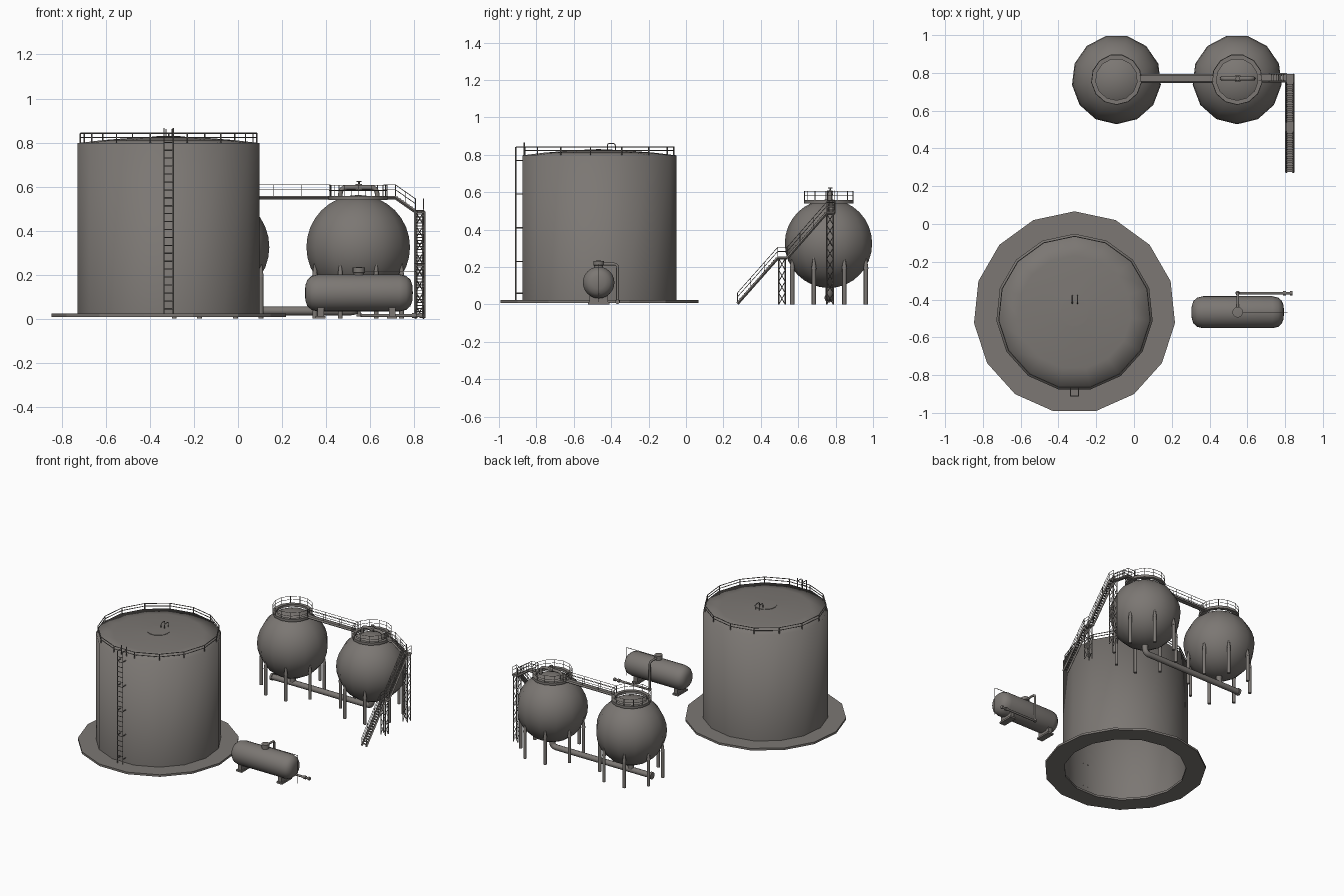
import bpy, bmesh, math
from mathutils import Vector as V, Matrix

if "Cube" in bpy.data.objects:
    bpy.data.objects.remove(bpy.data.objects["Cube"])

mat = bpy.data.materials.new("warm_grey_steel")
mat.diffuse_color = (0.2, 0.185, 0.172, 1)
mat.use_nodes = True
mat.node_tree.nodes["Principled BSDF"].inputs["Base Color"].default_value = mat.diffuse_color


def finish(name, bm, smooth=None):
    me = bpy.data.meshes.new(name)
    bm.to_mesh(me)
    bm.free()
    me.materials.append(mat)
    ob = bpy.data.objects.new(name, me)
    bpy.context.collection.objects.link(ob)
    if smooth:
        bpy.ops.object.select_all(action='DESELECT')
        ob.select_set(True)
        bpy.context.view_layer.objects.active = ob
        bpy.ops.object.shade_smooth_by_angle(angle=math.radians(smooth))
    return ob


def bar(bm, a, b, r, n=6, r2=None):
    a, b = V(a), V(b)
    d = b - a
    m = Matrix.Translation((a + b) / 2) @ d.to_track_quat('Z', 'Y').to_matrix().to_4x4()
    bmesh.ops.create_cone(bm, cap_ends=True, segments=n, radius1=r,
                          radius2=r if r2 is None else r2, depth=d.length, matrix=m)


def box(bm, c, s):
    bmesh.ops.create_cube(bm, size=1, matrix=Matrix.Translation(c) @ Matrix.Diagonal((*s, 1)))


def lathe(name, prof, n, centre, start=90, smooth=40, closed=False, along_x=False):
    """Revolve (radius, height) points with n sides; first corner at the start angle."""
    bm = bmesh.new()
    rings = []
    for r, z in prof:
        if r == 0:
            rings.append([bm.verts.new((0, 0, z))] * n)
        else:
            t = [math.radians(start + 360 * i / n) for i in range(n)]
            rings.append([bm.verts.new((r * math.cos(a), r * math.sin(a), z)) for a in t])
    pairs = list(zip(rings, rings[1:])) + ([(rings[-1], rings[0])] if closed else [])
    for lo, hi in pairs:
        for i in range(n):
            j = (i + 1) % n
            bm.faces.new(list(dict.fromkeys((lo[i], lo[j], hi[j], hi[i]))))
    if along_x:
        bm.transform(Matrix.Rotation(math.pi / 2, 4, 'Y'))
    bm.transform(Matrix.Translation(centre))
    return finish(name, bm, smooth)


def pipe(name, pts, r, fillet=0.03, res=3):
    """Round pipe along a path with rounded corners."""
    p = [V(q) for q in pts]
    path = [p[0]]
    for a, b, c in zip(p, p[1:], p[2:]):
        s, e = b + (a - b).normalized() * fillet, b + (c - b).normalized() * fillet
        path += [(1 - t) ** 2 * s + 2 * t * (1 - t) * b + t * t * e for t in (0, .25, .5, .75, 1)]
    path.append(p[-1])
    cu = bpy.data.curves.new(name, 'CURVE')
    cu.dimensions, cu.bevel_depth, cu.bevel_resolution, cu.use_fill_caps = '3D', r, res, True
    sp = cu.splines.new('POLY')
    sp.points.add(len(path) - 1)
    for q, co in zip(sp.points, path):
        q.co = (*co, 1)
    ob = bpy.data.objects.new(name, cu)
    cu.materials.append(mat)
    bpy.context.collection.objects.link(ob)
    bpy.ops.object.select_all(action='DESELECT')
    ob.select_set(True)
    bpy.context.view_layer.objects.active = ob
    bpy.ops.object.convert(target='MESH')
    bpy.ops.object.shade_smooth_by_angle(angle=math.radians(50))


def ring_rail(name, c, R, z0, heights, n, r, post_r, start=90):
    bm = bmesh.new()
    pts = [V((c[0] + R * math.cos(a), c[1] + R * math.sin(a), 0))
           for a in (math.radians(start + 360 * i / n) for i in range(n))]
    for p, q in zip(pts, pts[1:] + pts[:1]):
        for h in heights:
            bar(bm, p + V((0, 0, h)), q + V((0, 0, h)), r)
        bar(bm, p + V((0, 0, z0)), p + V((0, 0, heights[-1])), post_r)
    finish(name, bm)


# ---- large storage tank
TX, TY = -0.315, -0.468
lathe("tank_foundation_ring", [(.405, .008), (.535, .008), (.535, .023), (.405, .023)], 15,
      (TX, TY, 0), smooth=None, closed=True)
lathe("tank_shell_and_roof", [(.416, .01), (.416, .797), (.3, .811), (.2, .819), (.075, .825)], 15,
      (TX, TY, 0), smooth=95)
lathe("roof_hatch_disc", [(.075, .822), (.075, .828), (0, .83)], 15, (TX, TY, 0))
ring_rail("tank_guard_rail", (TX, TY), .403, .79, (.823, .842), 15, .0028, .0035)
for x in (-.327, -.299):
    pipe("roof_handle", [(x, -.42, .815), (x, -.42, .86), (x, -.378, .86), (x, -.378, .815)],
         .003, .012, 1)

# ladder up the front of the tank, turning in at the top
bm = bmesh.new()
for x in (-.336, -.294):
    bar(bm, (x, -.91, .02), (x, -.91, .842), .003)
    bar(bm, (x, -.91, .842), (x, -.865, .842), .003)
    bar(bm, (x, -.865, .865), (x, -.865, .79), .003)
    for z in (.06, .23, .41, .59, .77):
        bar(bm, (x, -.91, z), (x, -.87, z), .003)
for i in range(22):
    bar(bm, (-.336, -.91, .045 + i * .036), (-.294, -.91, .045 + i * .036), .0025)
finish("tank_ladder", bm)

# ---- two spherical tanks on eight legs each
SY, SZ, SR = .765, .325, .237
for sx in (-.093, .546):
    prof = [(SR * math.sin(math.pi * i / 16), SZ - SR * math.cos(math.pi * i / 16)) for i in range(1, 16)]
    lathe("sphere_tank", [(0, SZ - SR)] + prof + [(0, SZ + SR)], 13, (sx, SY, 0), start=-90)
    lathe("sphere_top_platform", [(.11, .54), (.135, .54), (.135, .558), (.11, .558)], 13,
          (sx, SY, 0), start=-90, closed=True)
    ring_rail("sphere_guard_rail", (sx, SY), .132, .55, (.582, .606), 13, .0016, .002, -90)
    bm = bmesh.new()
    for i in range(8):
        a = math.pi / 8 + i * math.pi / 4
        x, y = sx + .213 * math.cos(a), SY + .213 * math.sin(a)
        bar(bm, (x, y, 0), (x, y, .19), .0115, 10)
        bar(bm, (x, y, .19), (x, y, .25), .0135, 10, .005)
    finish("sphere_legs", bm, 40)

# drain pipe below the spheres
pipe("drain_pipe", [(.546, SY, .1), (.546, SY, .035), (-.26, SY, .035)], .02, .035)
pipe("drain_branch", [(-.093, SY, .1), (-.093, SY, .035)], .02)
lathe("drain_flange", [(0, -.265), (.025, -.265), (.025, -.25), (0, -.25)], 12, (0, SY, .035),
      along_x=True)

# arched pipe and valve on top of the right sphere
pipe("top_arch_pipe", [(.465, .77, .53), (.465, .77, .596), (.632, .77, .596), (.632, .77, .53)], .0105)
bm = bmesh.new()
bar(bm, (.534, .77, .596), (.564, .77, .596), .016, 10)
bar(bm, (.549, .77, .59), (.549, .77, .622), .004, 8)
bar(bm, (.549, .77, .62), (.549, .77, .625), .012, 10)
bar(bm, (.549, .755, .596), (.549, .785, .596), .011, 10)
finish("top_valve", bm, 40)


# ---- walkways and stairs: floor between two points, with rails each side
def walkway(name, a, b, side, posts, steps=0):
    a, b, side = V(a), V(b), V(side)
    bm = bmesh.new()
    for s in (-1, 1):
        p, q = a + side * s, b + side * s
        bar(bm, p - V((0, 0, .008)), q - V((0, 0, .008)), .008, 4)
        for h in (.028, .05):
            bar(bm, p + V((0, 0, h)), q + V((0, 0, h)), .0017)
        for i in range(posts):
            m = p.lerp(q, i / (posts - 1))
            bar(bm, m, m + V((0, 0, .05)), .002)
    if steps:
        along_x = abs(side.y) > 0
        for i in range(steps):
            m = a.lerp(b, (i + .5) / steps)
            box(bm, m, (.012, 2 * side.y, .004) if along_x else (2 * side.x, .012, .004))
    else:
        c = (a + b) / 2
        box(bm, c - V((0, 0, .008)), (abs(b.x - a.x) or 2 * side.x, abs(b.y - a.y) or 2 * side.y, .014))
    finish(name, bm)


walkway("bridge_between_spheres", (.03, .77, .558), (.42, .77, .558), (0, .015, 0), 4)
walkway("exit_walkway", (.66, .775, .558), (.715, .775, .558), (0, .017, 0), 2)
walkway("top_stair", (.715, .775, .558), (.805, .775, .495), (0, .017, 0), 3, 7)
walkway("upper_landing", (.825, .795, .495), (.825, .75, .495), (.018, 0, 0), 2)
walkway("upper_stair", (.825, .75, .495), (.825, .54, .255), (.018, 0, 0), 4, 18)
walkway("lower_landing", (.825, .54, .255), (.825, .49, .255), (.018, 0, 0), 2)
walkway("lower_stair", (.825, .49, .255), (.825, .275, .012), (.018, 0, 0), 4, 18)

# braced support towers under the landings
bm = bmesh.new()
for y0, y1, top in ((.752, .788, .485), (.496, .53, .245)):
    c = [(.807, y0), (.843, y0), (.843, y1), (.807, y1)]
    n = round(top / .06)
    for p, q in zip(c, c[1:] + c[:1]):
        bar(bm, (*p, 0), (*p, top), .0045, 4)
        for i in range(n):
            u, v = (p, q) if i % 2 else (q, p)
            bar(bm, (*u, top * i / n), (*v, top * (i + 1) / n), .0022, 4)
finish("stair_support_towers", bm)

# ---- small horizontal tank
HY, HZ = -.467, .117
half = [(.245, 0), (.243, .035), (.234, .06), (.215, .077), (.185, .0845)]
lathe("horizontal_tank", [(r, -x) for x, r in half] + [(r, x) for x, r in half[::-1]], 24,
      (.549, HY, HZ), along_x=True)
lathe("manhole", [(.024, .19), (.024, .208), (.028, .21), (.028, .232), (0, .235)], 16, (.549, HY, 0))
bm = bmesh.new()
for x in (.375, .7):
    box(bm, (x, HY, .03), (.03, .1, .05))
    box(bm, (x, HY, .006), (.045, .115, .012))
finish("tank_saddles", bm)
pipe("outlet_pipe", [(.549, HY, .216), (.549, -.366, .216), (.549, -.366, .014), (.83, -.366, .014)],
     .0075, .02)
pipe("gauge_line", [(.57, HY, .215), (.81, HY, .215), (.81, HY, .012)], .002, .008, 1)
bm = bmesh.new()
bar(bm, (.825, -.366, .014), (.838, -.366, .014), .012, 10)
bar(bm, (.79, -.366, .014), (.806, -.366, .014), .012, 10)
bar(bm, (.549, -.366, .01), (.549, -.366, .024), .012, 10)
finish("outlet_valve", bm, 40)
